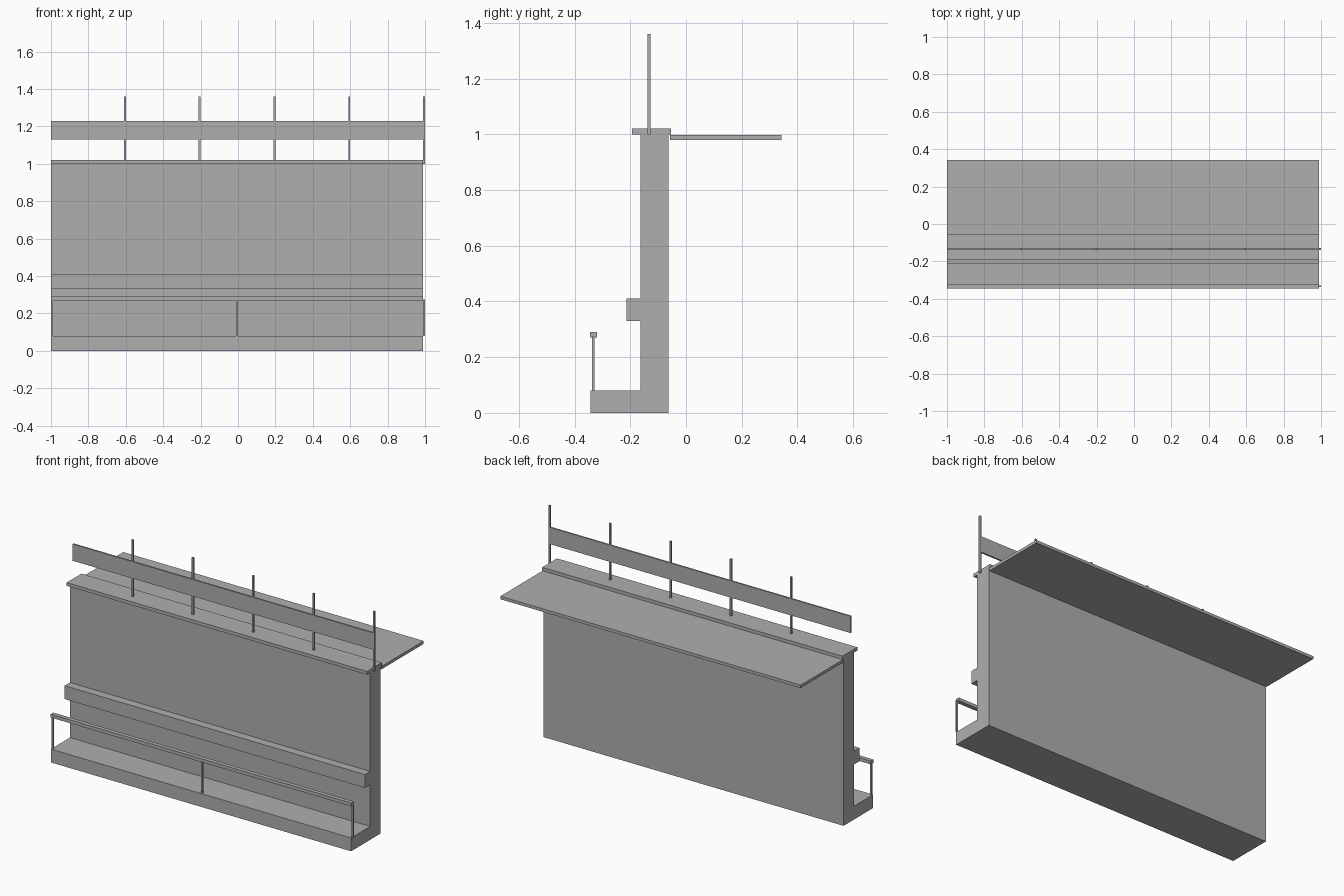
import bpy
import bmesh
from mathutils import Vector

cube = bpy.data.objects.get("Cube")
if cube:
    bpy.data.objects.remove(cube, do_unlink=True)

grey = bpy.data.materials.new("plain grey")
grey.use_nodes = True
grey.diffuse_color = (0.43, 0.43, 0.43, 1)
grey.node_tree.nodes["Principled BSDF"].inputs["Base Color"].default_value = grey.diffuse_color

LEFT_END, RIGHT_END = -1.0, 0.99
BAR = 0.01


def box(name, x, y, z):
    """Box spanning the given (low, high) ranges."""
    low, high = (Vector(c) for c in zip(x, y, z))
    bm = bmesh.new()
    bmesh.ops.create_cube(bm, size=1)
    for v in bm.verts:
        v.co = [(a + b) / 2 + c * (b - a) for a, b, c in zip(low, high, v.co)]
    mesh = bpy.data.meshes.new(name)
    bm.to_mesh(mesh)
    bm.free()
    mesh.materials.append(grey)
    obj = bpy.data.objects.new(name, mesh)
    bpy.context.collection.objects.link(obj)
    return obj


def profile_run(name, points):
    """Closed (y, z) outline extruded along the whole length."""
    bm = bmesh.new()
    face = bm.faces.new([bm.verts.new((LEFT_END, y, z)) for y, z in points])
    side = bmesh.ops.extrude_face_region(bm, geom=[face])
    moved = [g for g in side["geom"] if isinstance(g, bmesh.types.BMVert)]
    bmesh.ops.translate(bm, verts=moved, vec=(RIGHT_END - LEFT_END, 0, 0))
    bmesh.ops.recalc_face_normals(bm, faces=bm.faces)
    mesh = bpy.data.meshes.new(name)
    bm.to_mesh(mesh)
    bm.free()
    mesh.materials.append(grey)
    bpy.context.collection.objects.link(bpy.data.objects.new(name, mesh))


# Wall with its foot walkway and the projecting ledge
profile_run("wall_and_walkway", [
    (-0.343, 0), (-0.063, 0), (-0.063, 1), (-0.163, 1), (-0.163, 0.41),
    (-0.213, 0.41), (-0.213, 0.33), (-0.163, 0.33), (-0.163, 0.08), (-0.343, 0.08)])

# Long parts running the whole length
length = (LEFT_END, RIGHT_END)
box("wall_cap", length, (-0.193, -0.053), (1.0, 1.02))
box("rear_canopy", length, (-0.058, 0.343), (0.98, 0.998))
box("walkway_handrail", length, (-0.345, -0.32), (0.27, 0.29))
box("fascia_board", length, (-0.138, -0.128), (1.13, 1.23))

# Handrail posts
for i, x in enumerate((-1.0, -0.01, 0.99)):
    box(f"handrail_post_{i + 1}", (x, x + BAR), (-0.338, -0.328), (0.08, 0.275))

# Poles carrying the board
for i in range(5):
    x = -0.61 + 0.4 * i
    box(f"board_pole_{i + 1}", (x, x + BAR), (-0.138, -0.128), (1.0, 1.36))
